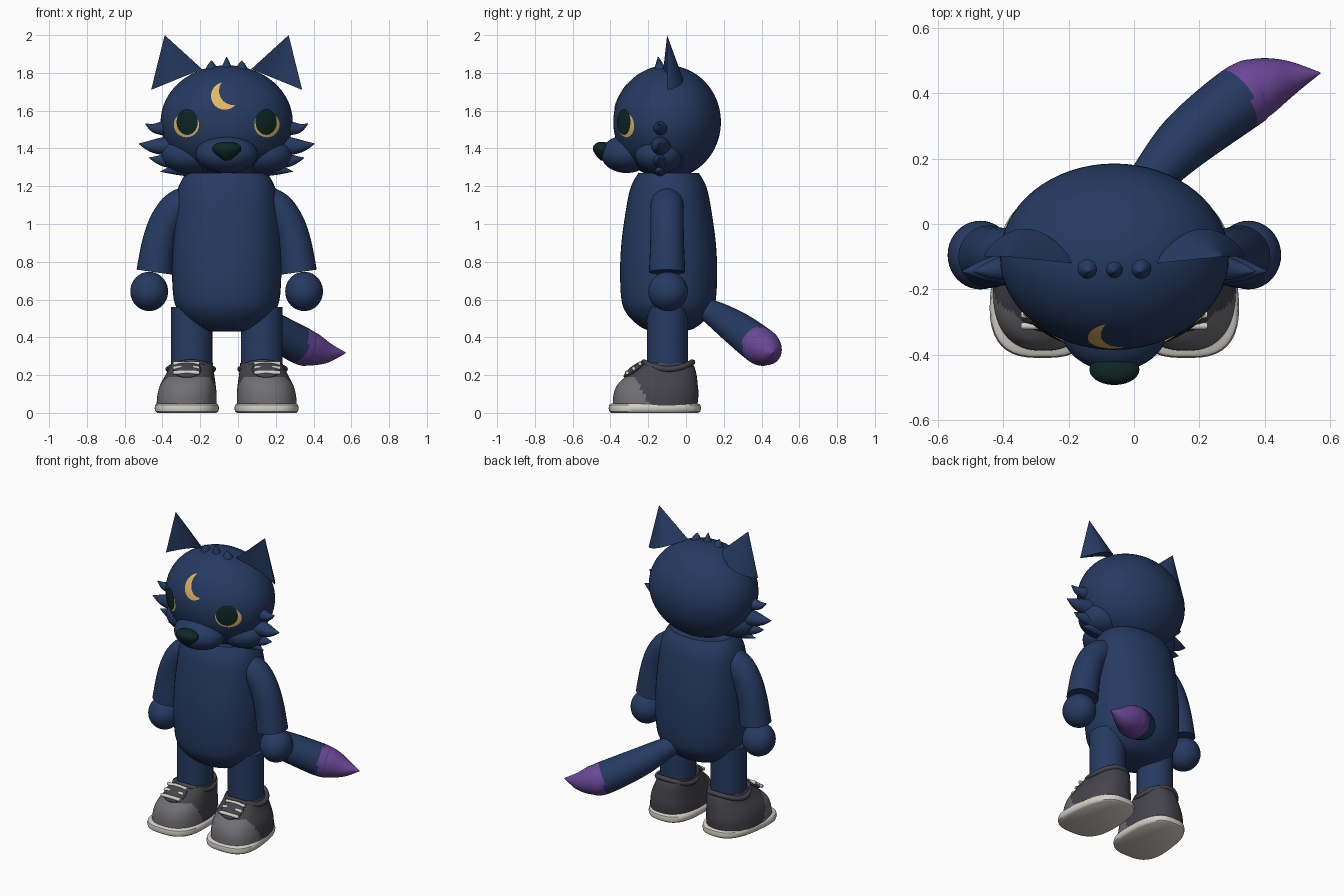
import bpy, bmesh, math
from mathutils import Vector

cube = bpy.data.objects.get("Cube")
if cube:
    bpy.data.objects.remove(cube, do_unlink=True)

CX = -0.06                       # mid plane of the figure
HEAD_C = Vector((CX, -0.1, 1.54))
HEAD_R = Vector((0.35, 0.285, 0.3))


def material(name, rgb):
    m = bpy.data.materials.new(name)
    m.use_nodes = True
    m.diffuse_color = (*rgb, 1)
    m.node_tree.nodes["Principled BSDF"].inputs["Base Color"].default_value = (*rgb, 1)
    return m


NAVY = material("navy fur", (0.019, 0.043, 0.122))
PURPLE = material("purple tail tip", (0.15, 0.065, 0.32))
GOLD = material("gold", (0.76, 0.48, 0.13))
GREEN = material("dark green", (0.004, 0.02, 0.018))
DARK = material("dark grey shoe", (0.06, 0.057, 0.07))
GREY = material("light grey toe", (0.16, 0.16, 0.175))
CREAM = material("off white sole", (0.65, 0.63, 0.57))
parts = []


def finish(name, bm, *mats, rule=None):
    bmesh.ops.recalc_face_normals(bm, faces=bm.faces)
    for f in bm.faces:
        if rule and rule(f.calc_center_median()):
            f.material_index = 1
    me = bpy.data.meshes.new(name)
    bm.to_mesh(me)
    bm.free()
    for m in mats:
        me.materials.append(m)
    ob = bpy.data.objects.new(name, me)
    bpy.context.collection.objects.link(ob)
    parts.append(ob)
    return ob


def loft(name, rings, *mats, rule=None, loop=False):
    """Skin closed rings of points, capped at both ends unless looped."""
    bm = bmesh.new()
    vs = [[bm.verts.new(p) for p in r] for r in rings]
    n = len(rings[0])
    for a, b in zip(vs, vs[1:] + (vs[:1] if loop else [])):
        for i in range(n):
            j = (i + 1) % n
            bm.faces.new((a[i], a[j], b[j], b[i]))
    if not loop:
        bm.faces.new(vs[0])
        bm.faces.new(vs[-1])
    return finish(name, bm, *mats, rule=rule)


def ellipsoid(name, c, r, mat, seg=40):
    bm = bmesh.new()
    bmesh.ops.create_uvsphere(bm, u_segments=seg, v_segments=seg // 2, radius=1)
    bmesh.ops.scale(bm, vec=r, verts=bm.verts)
    bmesh.ops.translate(bm, vec=c, verts=bm.verts)
    return finish(name, bm, mat)


def smooth(keys, steps):
    """Catmull-Rom through tuples of any length."""
    k = [keys[0]] + list(keys) + [keys[-1]]
    out = []
    for a, b, c, d in zip(k, k[1:], k[2:], k[3:]):
        for s in range(steps):
            t = s / steps
            out.append([q + t / 2 * (r - p + t * (2 * p - 5 * q + 4 * r - e + t * (3 * (q - r) + e - p)))
                        for p, q, r, e in zip(a, b, c, d)])
    return out + [list(keys[-1])]


def oval(cx, cy, z, rx, ry, p=2, n=48, taper=0, shift=0):
    """Superellipse ring; taper narrows and shift moves its back end."""
    pts = []
    for i in range(n):
        a = math.tau * i / n
        u, v = (math.copysign(abs(w) ** (2 / p), w) for w in (math.cos(a), math.sin(a)))
        pts.append((cx + u * rx * (1 - taper * (v + 1) / 2) + shift * (v + 1) / 2, cy + v * ry, z))
    return pts


def tube(name, keys, *mats, rule=None, steps=8, n=28):
    """Round limb along (x, y, z, radius) keys."""
    k = smooth(keys, steps)
    pos = [Vector(q[:3]) for q in k]
    rings = []
    for i, p in enumerate(pos):
        t = (pos[min(i + 1, len(pos) - 1)] - pos[max(i - 1, 0)]).normalized()
        u = t.cross(Vector((0, 1, 0.2))).normalized()
        w = t.cross(u)
        rings.append([p + k[i][3] * (math.cos(a) * u + math.sin(a) * w)
                      for a in (math.tau * j / n for j in range(n))])
    return loft(name, rings, *mats, rule=rule)


def plate(name, edge_a, edge_b, lift, mat, rows=8):
    """Thin painted patch between two x,z curves, laid on the head."""
    bm = bmesh.new()
    grid = []
    for (ax, az), (bx, bz) in zip(edge_a, edge_b):
        row = []
        for i in range(rows + 1):
            x, z = ax + (bx - ax) * i / rows, az + (bz - az) * i / rows
            dx, dz = (x - CX) / HEAD_R.x, (z - HEAD_C.z) / HEAD_R.z
            y = HEAD_C.y - HEAD_R.y * math.sqrt(max(0, 1 - dx * dx - dz * dz))
            row.append(bm.verts.new((x, y - lift, z)))
        grid.append(row)
    for a, b in zip(grid, grid[1:]):
        for i in range(rows):
            bm.faces.new((a[i], b[i], b[i + 1], a[i + 1]))
    bmesh.ops.remove_doubles(bm, verts=bm.verts, dist=1e-5)
    ob = finish(name, bm, mat)
    if sum(p.normal.y for p in ob.data.polygons) > 0:
        ob.data.flip_normals()


def arc(cx, cz, rx, rz, a0, a1, n=24):
    angles = [math.radians(a0 + (a1 - a0) * i / n) for i in range(n + 1)]
    return [(cx + rx * math.cos(a), cz + rz * math.sin(a)) for a in angles]


# Head, muzzle and nose
ellipsoid("head", HEAD_C, HEAD_R, NAVY, 64)
ellipsoid("muzzle", (CX, -0.315, 1.37), (0.165, 0.135, 0.1), NAVY)
nose = [(1.335, 0.01), (1.355, 0.04), (1.385, 0.072), (1.41, 0.074), (1.428, 0.05), (1.435, 0.015)]
loft("nose", [oval(CX, -0.445, z, r, r * 0.62, n=28) for z, r in smooth(nose, 4)], GREEN)

# Crescent on the forehead
plate("forehead_crescent", arc(-0.07, 1.678, 0.073, 0.073, 101, 317),
      arc(-0.025, 1.705, 0.075, 0.075, 143, 275), 0.004, GOLD)

# Hair tufts on the crown
for x, h in ((-0.08, 1.865), (0, 1.885), (0.08, 1.865)):
    tube("crown_tuft", [(CX + x, -0.13, 1.78, 0.05), (CX + x, -0.14, 1.835, 0.025), (CX + x, -0.147, h, 0.002)], NAVY)

# Torso
body = [(0.43, 0.09, 0.07), (0.445, 0.15, 0.13), (0.48, 0.205, 0.18), (0.53, 0.25, 0.225), (0.6, 0.28, 0.25),
        (0.75, 0.29, 0.257), (0.9, 0.287, 0.25), (1.05, 0.277, 0.23), (1.16, 0.265, 0.21),
        (1.22, 0.245, 0.19), (1.27, 0.215, 0.16)]
loft("torso", [oval(CX, -0.092, z, rx, ry, 2.2) for z, rx, ry in smooth(body, 4)], NAVY)

# Tail with coloured tip
tail = [(0, 0.08, 0.56, 0.05), (0.06, 0.15, 0.525, 0.068), (0.17, 0.265, 0.45, 0.09), (0.325, 0.385, 0.36, 0.1),
        (0.39, 0.42, 0.338, 0.09), (0.47, 0.445, 0.32, 0.058), (0.57, 0.462, 0.318, 0.002)]
edge, axis = Vector((0.325, 0.385, 0.36)), Vector((0.8, 0.45, -0.3))
tube("tail", tail, NAVY, PURPLE, rule=lambda c: (c - edge).dot(axis) > 0)

for s, side in ((1, "left"), (-1, "right")):
    def X(a):
        return CX + s * a

    # Eyes
    for part, c, r, lift, mat in (("eye", (0.213, 1.525), (0.067, 0.066), 0.004, GOLD),
                                  ("pupil", (0.209, 1.54), (0.056, 0.068), 0.008, GREEN)):
        plate(f"{side}_{part}", arc(X(c[0]), c[1], *r, 180, 0), arc(X(c[0]), c[1], *r, 180, 360), lift, mat)

    # Ears: dished section tapering to a point
    section = []
    for i in range(25):
        t = i / 24
        section.append((0.4 - 0.27 * t, -0.1 - 0.02 * t + 0.095 * math.sin(math.pi * t) ** 0.7, 1.71 + 0.11 * t))
    for i in range(1, 24):
        t = 1 - i / 24
        section.append((0.4 - 0.27 * t, -0.1 - 0.02 * t + 0.025 * math.sin(math.pi * t), 1.71 + 0.11 * t))
    tip = Vector((X(0.328), -0.1, 2.0))
    rings = [[Vector((X(a), y, z)).lerp(tip, k) for a, y, z in section] for k in (0, 0.25, 0.5, 0.75, 0.99)]
    loft(f"{side}_ear", rings, NAVY)

    # Cheek and fur spikes
    ellipsoid(f"{side}_cheek", (X(0.19), -0.14, 1.365), (0.155, 0.13, 0.1), NAVY)
    for a, z, tip_a, tip_z, r in ((0.3, 1.51, 0.43, 1.53, 0.045), (0.27, 1.415, 0.465, 1.425, 0.06),
                                  (0.22, 1.34, 0.41, 1.35, 0.055), (0.14, 1.29, 0.35, 1.278, 0.045)):
        mid = a + (tip_a - a) * 0.6
        tube(f"{side}_cheek_spike", [(X(a), -0.13, z, r), (X(mid), -0.14, z - 0.003, r * 0.6),
                                     (X(tip_a), -0.145, tip_z, 0.002)], NAVY)

    # Arm and hand
    tube(f"{side}_arm", [(X(0.13), -0.1, 1.12, 0.07), (X(0.2), -0.1, 1.115, 0.085), (X(0.27), -0.1, 1.08, 0.088),
                         (X(0.325), -0.1, 1.0, 0.088), (X(0.36), -0.1, 0.89, 0.09),
                         (X(0.382), -0.1, 0.745, 0.096)], NAVY)
    ellipsoid(f"{side}_hand", (X(0.41), -0.095, 0.643), (0.1, 0.105, 0.104), NAVY)

    # Leg
    loft(f"{side}_leg", [oval(X(0.186), -0.098, z, 0.11, 0.108, n=36) for z in (0.15, 0.56)], NAVY)

    # Sole with a rounded rim
    sole = [(0.0, 0.015), (0.008, 0.004), (0.025, 0), (0.042, 0.004), (0.05, 0.015)]
    loft(f"{side}_sole", [oval(X(0.22), -0.165, z, 0.185 - i, 0.245 - i, 2.8, taper=0.2, shift=-s * 0.025)
                          for z, i in sole], CREAM)

    # Shoe upper with a lighter toe: height, front, back, half width, centre
    upper = [(0.04, -0.388, 0.06, 0.168, 0.218), (0.1, -0.383, 0.066, 0.165, 0.215), (0.15, -0.362, 0.062, 0.155, 0.21),
             (0.2, -0.31, 0.056, 0.137, 0.2), (0.24, -0.255, 0.046, 0.124, 0.193), (0.265, -0.225, 0.032, 0.117, 0.188)]
    loft(f"{side}_shoe_upper",
         [oval(X(c), (f + b) / 2, z, w, (b - f) / 2, 2.4, n=72, taper=0.12, shift=-s * 0.012)
          for z, f, b, w, c in smooth(upper, 5)],
         DARK, GREY, rule=lambda c: c.z < 0.19 and c.y < -0.2 - 0.55 * (c.z - 0.06))

    # Collar ring
    rings = []
    for i in range(40):
        a = math.tau * i / 40
        d = Vector((math.cos(a), math.sin(a), 0))
        mid = Vector((X(0.19) + d.x * 0.118, -0.095 + d.y * 0.128, 0.25 + 0.018 * math.cos(2 * a + math.pi)))
        rings.append([mid + 0.016 * (math.cos(b) * d + Vector((0, 0, math.sin(b))))
                      for b in (math.tau * j / 10 for j in range(10))])
    loft(f"{side}_shoe_collar", rings, DARK, loop=True)

    # Tongue and laces on the sloping front
    tongue = ellipsoid(f"{side}_shoe_tongue", (0, 0, 0), (0.075, 0.07, 0.022), DARK)
    tongue.location = (X(0.21), -0.272, 0.23)
    tongue.rotation_euler.x = math.radians(36)
    for i in range(3):
        y, z = -0.312 + 0.034 * i, 0.213 + 0.024 * i
        ends = [(-0.065, 0.006), (-0.06, 0.011), (0.06, 0.011), (0.065, 0.006)]
        tube(f"{side}_lace", [(X(0.215) + a, y, z, r) for a, r in ends], CREAM, steps=3, n=12)

# Smooth shading that keeps hard rims
bpy.ops.object.select_all(action='DESELECT')
for ob in parts:
    ob.select_set(True)
bpy.context.view_layer.objects.active = parts[0]
bpy.ops.object.shade_smooth_by_angle(angle=math.radians(40))
